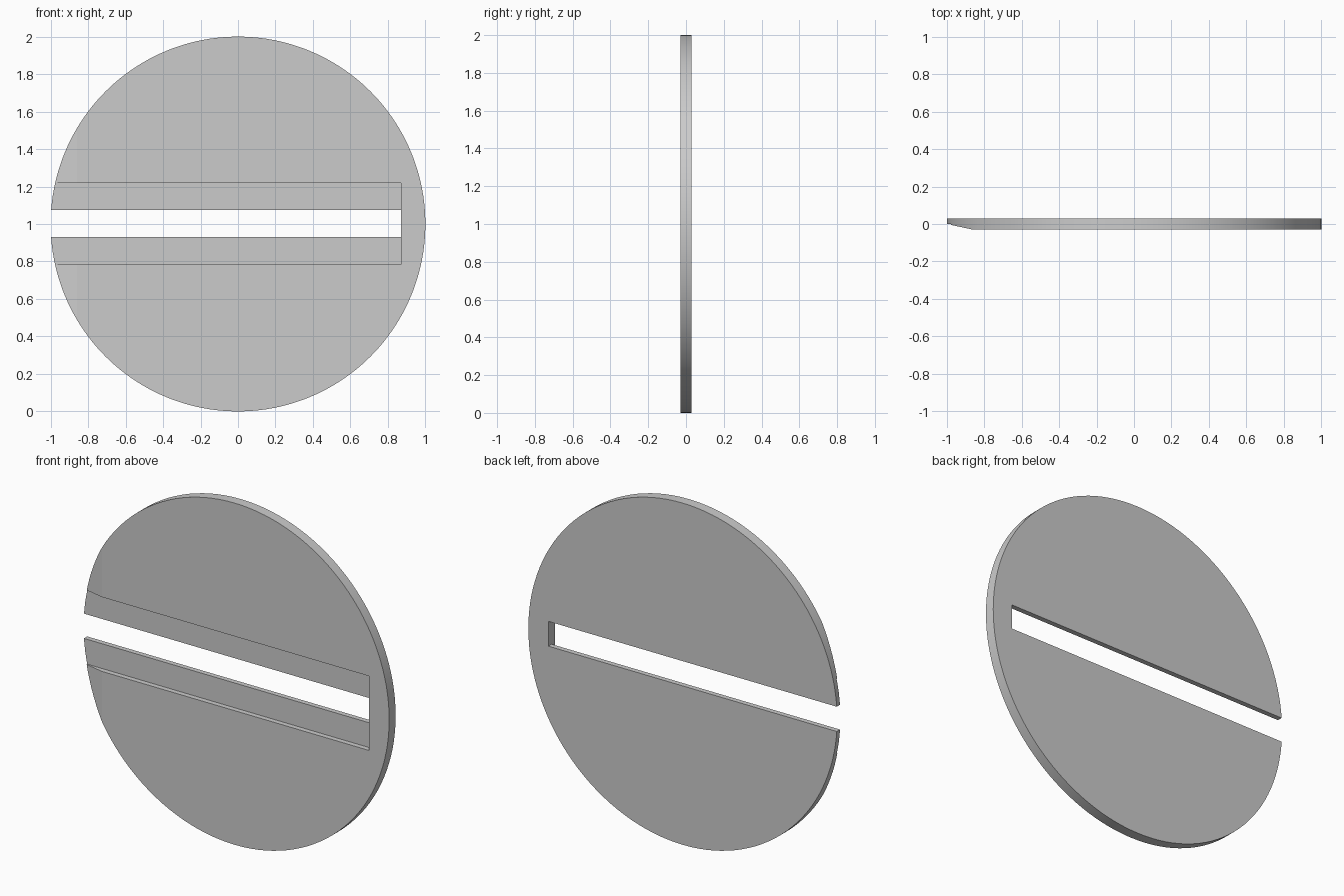
import bpy
import math

default = bpy.data.objects.get("Cube")
if default:
    bpy.data.objects.remove(default, do_unlink=True)

THICK = 0.06
FRONT = -THICK / 2

grey = bpy.data.materials.new("plain grey")
grey.use_nodes = True
colour = (0.6, 0.6, 0.6, 1)
grey.diffuse_color = colour
grey.node_tree.nodes["Principled BSDF"].inputs["Base Color"].default_value = colour


def prism(name, outline, z0, z1):
    """Upright prism over an (x, y) outline listed counter-clockwise."""
    n = len(outline)
    verts = [(x, y, z) for z in (z0, z1) for x, y in outline]
    faces = [tuple(reversed(range(n))), tuple(range(n, n * 2))]
    faces += [(i, (i + 1) % n, (i + 1) % n + n, i + n) for i in range(n)]
    mesh = bpy.data.meshes.new(name)
    mesh.from_pydata(verts, [], faces)
    obj = bpy.data.objects.new(name, mesh)
    bpy.context.collection.objects.link(obj)
    obj.hide_render = True
    return obj


def box(name, x0, x1, y0, y1, z0, z1):
    return prism(name, [(x0, y0), (x1, y0), (x1, y1), (x0, y1)], z0, z1)


# Round plate standing on its rim
bpy.ops.mesh.primitive_cylinder_add(vertices=128, radius=1, depth=THICK,
                                    location=(0, 0, 1), rotation=(math.pi / 2, 0, 0))
plate = bpy.context.object
plate.name = "slotted_disc"
bpy.ops.object.transform_apply(location=True, rotation=True, scale=True)
plate.data.materials.append(grey)

# Tapered left edge, shallow front recess, and slot through the plate
cutters = [
    prism("edge_taper_cutter", [(-1.14, 0.03), (-1.14, -0.1), (-0.86, -0.1), (-0.86, FRONT)], -0.1, 2.1),
    box("recess_cutter", -1.2, 0.87, -0.2, 0, 0.785, 1.22),
    box("slot_cutter", -1.2, 0.87, -0.2, 0.2, 0.93, 1.075),
]
bpy.context.view_layer.objects.active = plate
for cutter in cutters:
    mod = plate.modifiers.new(cutter.name, 'BOOLEAN')
    mod.operation = 'DIFFERENCE'
    mod.solver = 'EXACT'
    mod.object = cutter
    bpy.ops.object.modifier_apply(modifier=mod.name)
    bpy.data.objects.remove(cutter, do_unlink=True)

bpy.ops.object.select_all(action='DESELECT')
plate.select_set(True)
bpy.ops.object.shade_smooth_by_angle(angle=math.radians(10))
